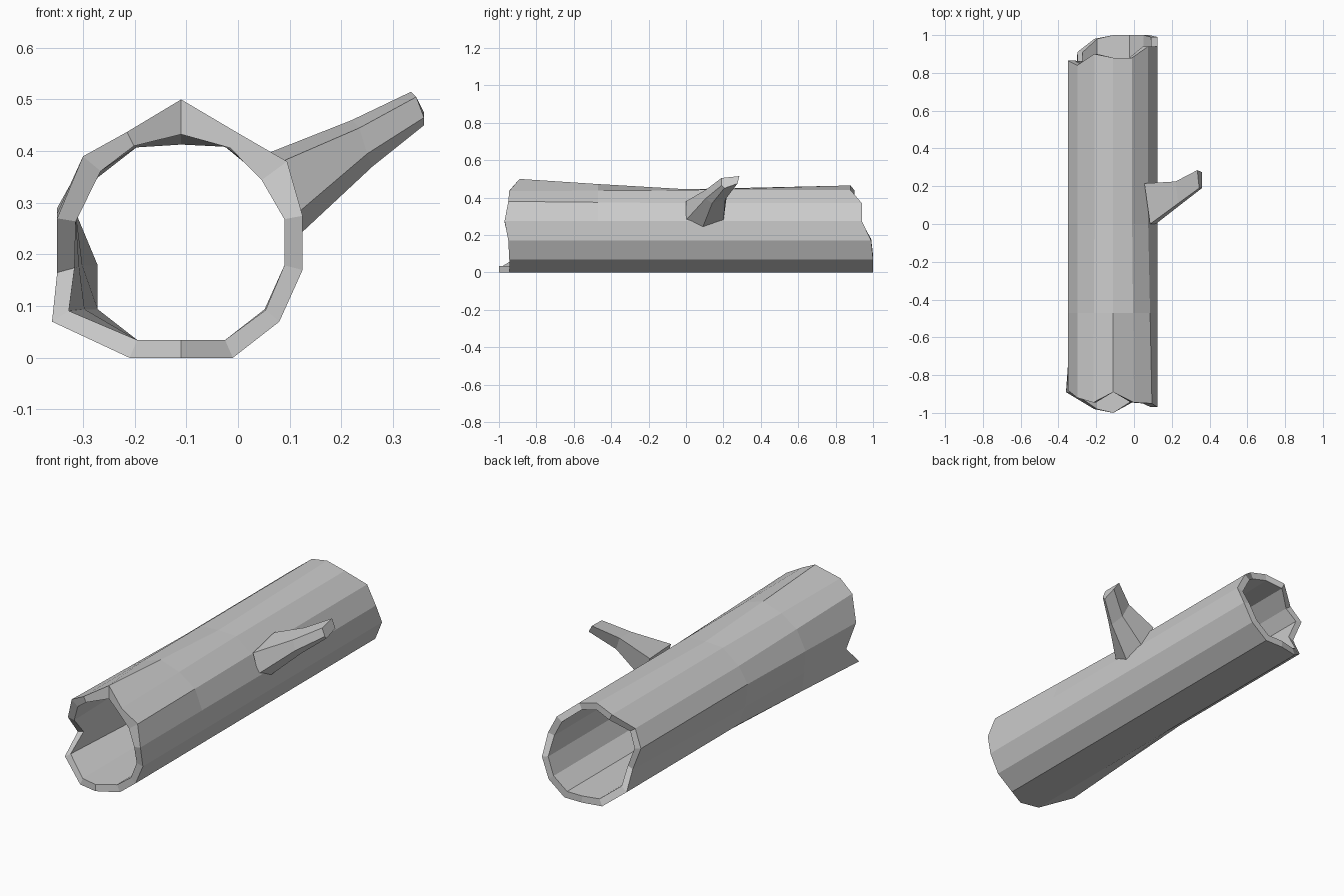
import bpy, bmesh
from mathutils import Vector

CX, CZ = -0.11, 0.23   # log axis


def skin(name, rings, wrap=False, caps=False):
    """Join equal-length point rings with quads."""
    bm = bmesh.new()
    vs = [[bm.verts.new(p) for p in r] for r in rings]
    n = len(vs[0])
    for i in range(len(vs) if wrap else len(vs) - 1):
        a, b = vs[i], vs[(i + 1) % len(vs)]
        for j in range(n):
            k = (j + 1) % n
            bm.faces.new((a[j], a[k], b[k], b[j]))
    if caps:
        bm.faces.new(vs[0])
        bm.faces.new(vs[-1])
    bmesh.ops.recalc_face_normals(bm, faces=bm.faces)
    me = bpy.data.meshes.new(name)
    bm.to_mesh(me)
    bm.free()
    ob = bpy.data.objects.new(name, me)
    bpy.context.collection.objects.link(ob)
    return ob


# Hollow log: front x, y, z | back x, y, z | inner scale at front
stations = [
    (-0.21, -0.98, 0.00, -0.21, 0.98, 0.00, 0.85),
    (-0.11, -1.00, 0.00, -0.11, 1.00, 0.00, 0.85),
    (-0.01, -0.945, 0.00, -0.01, 1.00, 0.00, 0.85),
    (0.08, -0.945, 0.07, 0.08, 1.00, 0.07, 0.86),
    (0.125, -0.95, 0.17, 0.125, 0.99, 0.17, 0.85),
    (0.125, -0.97, 0.275, 0.125, 0.94, 0.275, 0.85),
    (0.095, -0.95, 0.38, 0.075, 0.94, 0.37, 0.76),
    (0.00, -0.945, 0.435, -0.01, 0.88, 0.44, 0.86),
    (-0.11, -0.89, 0.50, -0.11, 0.88, 0.465, 0.75),
    (-0.215, -0.945, 0.437, -0.21, 0.90, 0.44, 0.87),
    (-0.30, -0.92, 0.39, -0.30, 0.84, 0.37, 0.82),
    (-0.35, -0.88, 0.27, -0.35, 0.865, 0.29, 0.85),
    (-0.35, -0.80, 0.165, -0.30, 0.86, 0.17, 0.86),
    (-0.36, -0.89, 0.07, -0.30, 0.91, 0.07, 0.87),
]
# undeformed middle section: the back section with dent and crown relaxed
middle = [Vector((s[3], 0, s[5])) for s in stations]
middle[8].z = 0.445
middle[12].x = -0.335
front = [Vector(s[0:3]) for s in stations]
back = [Vector(s[3:6]) for s in stations]
near = []
for f, m in zip(front, middle):
    p = f.lerp(m, 0.5)
    p.y = -0.47
    near.append(p)


def shrink(ring, factors):
    return [Vector((CX + (p.x - CX) * k, p.y, CZ + (p.z - CZ) * k))
            for p, k in zip(ring, factors)]


even = [0.85] * len(stations)
outer = [front, near, middle, back]
inner = [shrink(back, even), shrink(middle, even), shrink(near, even),
         shrink(front, [s[6] for s in stations])]
skin("hollow_log", outer + inner, wrap=True)

# Broken branch stub, bending up and back
branch = [
    [(0.11, 0.085, 0.23), (0.115, 0.20, 0.275), (0.055, 0.215, 0.395),
     (0.085, 0.0, 0.38), (0.115, 0.0, 0.28)],
    [(0.26, 0.14, 0.37), (0.25, 0.21, 0.39), (0.22, 0.225, 0.46),
     (0.235, 0.11, 0.445), (0.25, 0.105, 0.395)],
    [(0.36, 0.205, 0.45), (0.36, 0.275, 0.475), (0.335, 0.285, 0.515),
     (0.345, 0.19, 0.505), (0.36, 0.19, 0.465)],
]
skin("branch_stub", branch, caps=True)
